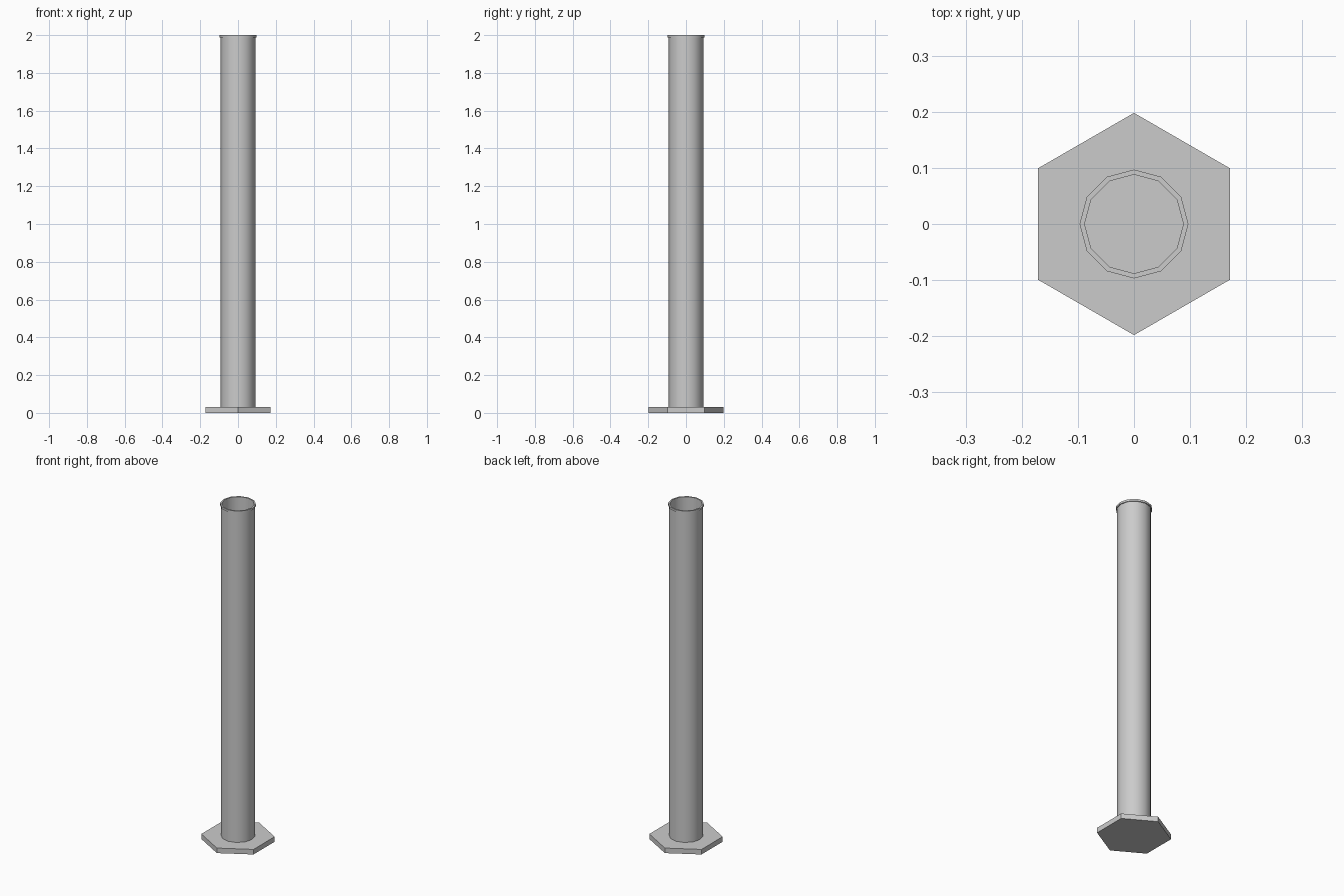
import bpy
import bmesh
import math

cube = bpy.data.objects.get("Cube")
if cube:
    bpy.data.objects.remove(cube, do_unlink=True)

# Single grey metal
grey = bpy.data.materials.new("grey_metal")
grey.use_nodes = True
colour = (0.6, 0.6, 0.6, 1)
grey.diffuse_color = colour
grey.node_tree.nodes["Principled BSDF"].inputs["Base Color"].default_value = colour


def lathe(name, profile, sides, turn=0.0, smooth=False):
    """Revolve (radius, z) points around z; a radius of zero closes the end."""
    bm = bmesh.new()
    rings = []
    for r, z in profile:
        count = sides if r > 0 else 1
        rings.append([bm.verts.new((r * math.cos(turn + math.tau * i / sides),
                                    r * math.sin(turn + math.tau * i / sides), z))
                      for i in range(count)])
    for low, high in zip(rings, rings[1:]):
        for i in range(sides):
            j = (i + 1) % sides
            corners = [low[i % len(low)], low[j % len(low)],
                       high[j % len(high)], high[i % len(high)]]
            bm.faces.new(list(dict.fromkeys(corners)))
    # Merge the triangle fans of the flat ends
    bmesh.ops.dissolve_limit(bm, angle_limit=0.01, verts=bm.verts[:], edges=bm.edges[:])
    bmesh.ops.recalc_face_normals(bm, faces=bm.faces[:])
    mesh = bpy.data.meshes.new(name)
    bm.to_mesh(mesh)
    bm.free()
    mesh.materials.append(grey)
    obj = bpy.data.objects.new(name, mesh)
    bpy.context.collection.objects.link(obj)
    if smooth:
        bpy.ops.object.select_all(action="DESELECT")
        obj.select_set(True)
        bpy.context.view_layer.objects.active = obj
        bpy.ops.object.shade_smooth_by_angle(angle=math.radians(40))
    return obj


TOP = 2.0
BASE = 0.03

# Hexagonal foot plate with a corner towards the back
lathe("base_plate", [(0, 0), (0.198, 0), (0.198, BASE), (0, BASE)], 6, math.pi / 2)

# Hollow tube, open at the top, with a thin projecting lip
lathe("tube", [(0, BASE), (0.092, BASE), (0.092, TOP - 0.012), (0.097, TOP - 0.012),
               (0.097, TOP), (0.088, TOP), (0.088, BASE + 0.002), (0, BASE + 0.002)],
      12, smooth=True)
